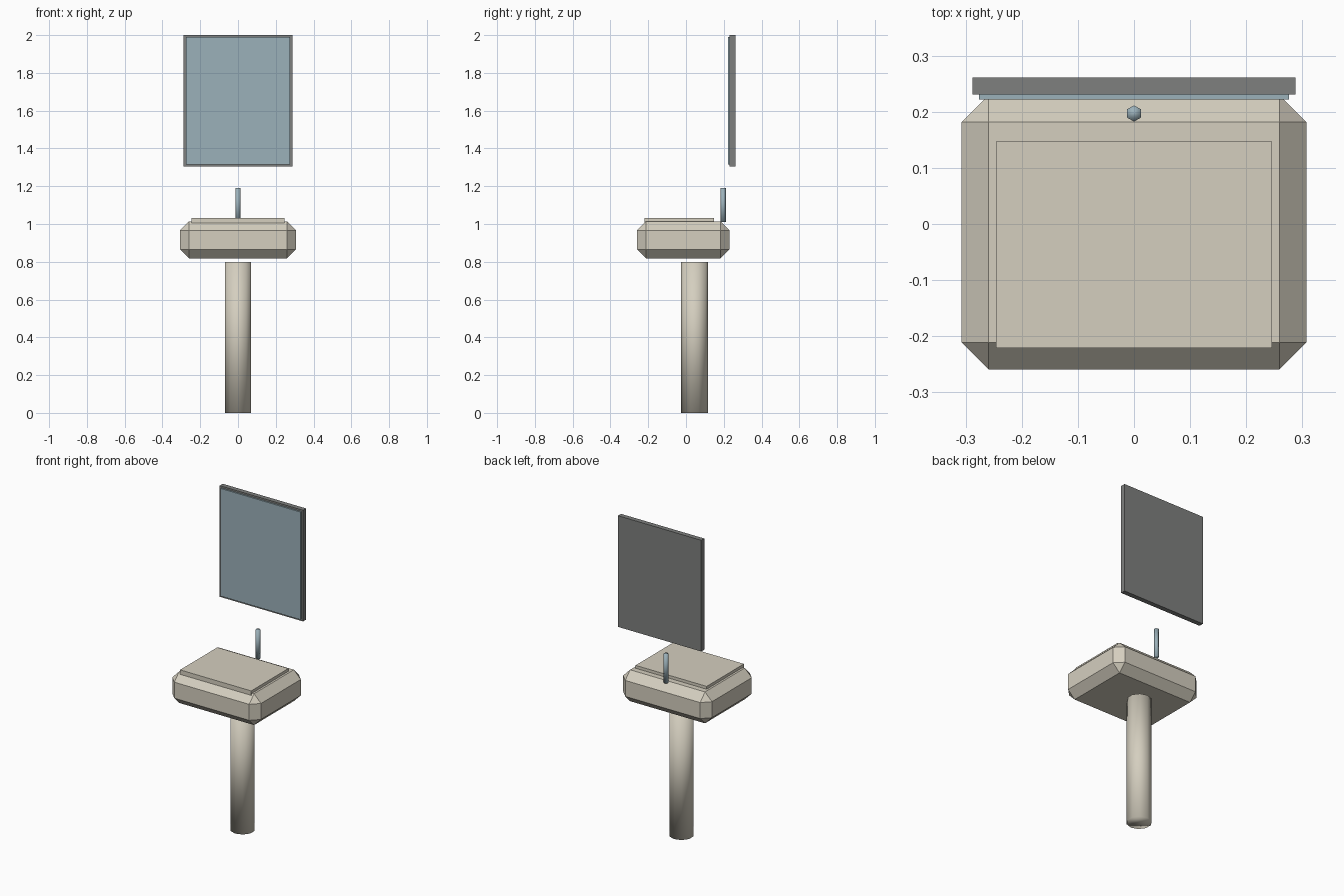
import bpy
import bmesh

cube = bpy.data.objects.get("Cube")
if cube:
    bpy.data.objects.remove(cube, do_unlink=True)


def material(name, rgb):
    mat = bpy.data.materials.new(name)
    mat.use_nodes = True
    color = (*rgb, 1)
    mat.diffuse_color = color
    mat.node_tree.nodes["Principled BSDF"].inputs["Base Color"].default_value = color
    return mat


ceramic = material("warm_ceramic", (0.66, 0.62, 0.52))
frame_grey = material("frame_grey", (0.21, 0.215, 0.21))
glass = material("blue_grey_glass", (0.33, 0.44, 0.49))


def finish(name, bm, mat, smooth=False):
    mesh = bpy.data.meshes.new(name)
    for face in bm.faces:
        face.smooth = smooth
    bm.to_mesh(mesh)
    bm.free()
    mesh.materials.append(mat)
    obj = bpy.data.objects.new(name, mesh)
    bpy.context.collection.objects.link(obj)
    return obj


def box(name, half_x, y_range, z_range, mat, chamfer=0):
    """Box symmetric in x, with optional flat chamfers on every edge."""
    bm = bmesh.new()
    bmesh.ops.create_cube(bm, size=1)
    for v in bm.verts:
        v.co.x *= 2 * half_x
        v.co.y = y_range[v.co.y > 0]
        v.co.z = z_range[v.co.z > 0]
    if chamfer:
        bmesh.ops.bevel(bm, geom=bm.edges[:], offset=chamfer, segments=1,
                        affect='EDGES', profile=0.5)
    return finish(name, bm, mat)


def post(name, sides, radius, y, z_range, mat):
    """Upright prism with softly shaded sides and caps."""
    bm = bmesh.new()
    bmesh.ops.create_cone(bm, cap_ends=True, segments=sides,
                          radius1=radius, radius2=radius, depth=1)
    for v in bm.verts:
        v.co.y += y
        v.co.z = z_range[v.co.z > 0]
    return finish(name, bm, mat, smooth=True)


# Sink: pedestal, chamfered basin and raised top panel
post("pedestal", 10, 0.072, 0.045, (0, 0.798), ceramic)
box("basin", 0.307, (-0.259, 0.23), (0.818, 1.014), ceramic, chamfer=0.048)
box("basin_top_panel", 0.246, (-0.221, 0.147), (1.003, 1.032), ceramic)

# Tap
post("tap", 6, 0.0145, 0.197, (1.01, 1.19), glass)

# Wall mirror
box("mirror_frame", 0.288, (0.231, 0.261), (1.305, 2.0), frame_grey)
box("mirror_glass", 0.276, (0.222, 0.234), (1.316, 1.989), glass)
